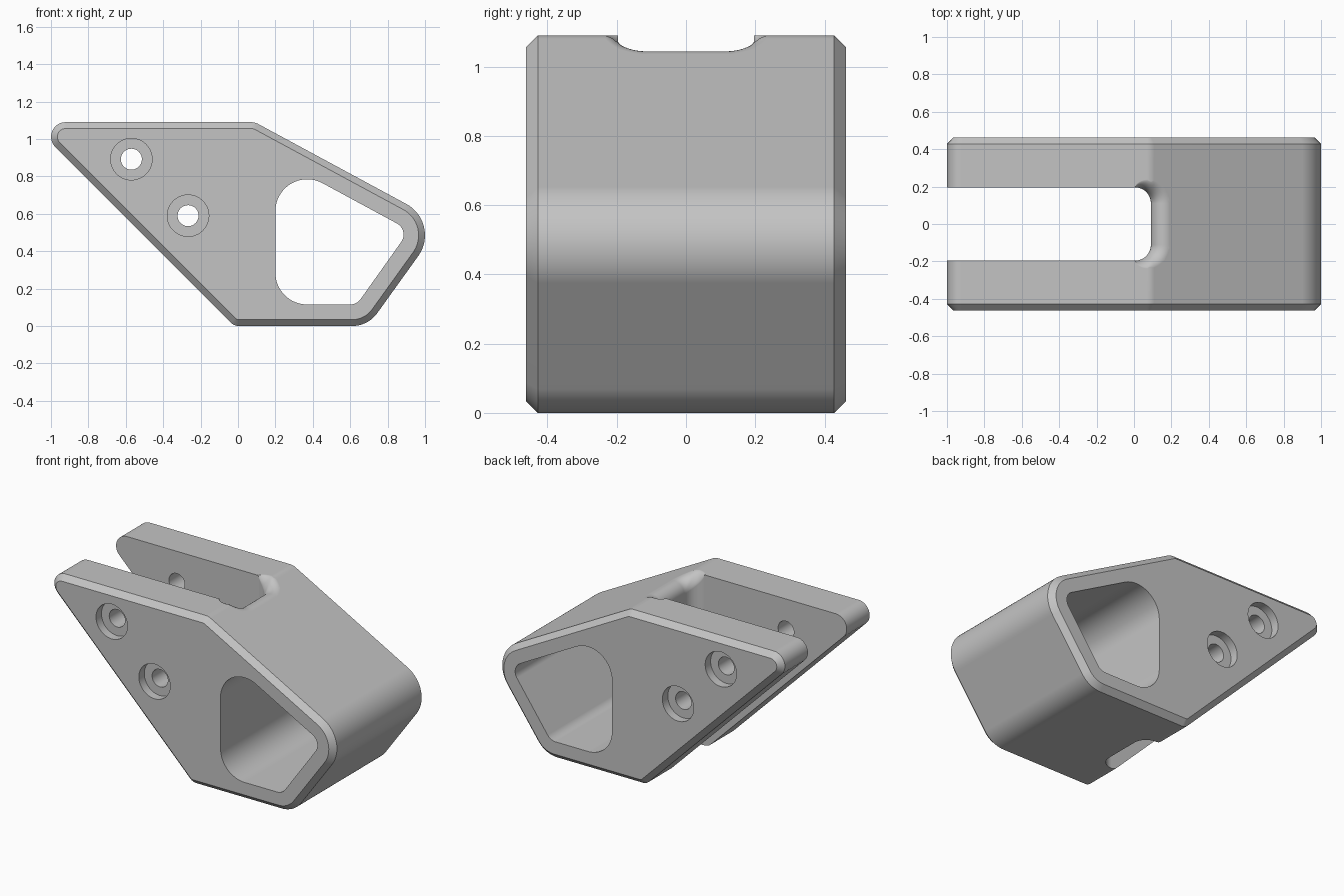
import bpy, bmesh, math
from mathutils import Vector

cube = bpy.data.objects.get("Cube")
if cube:
    bpy.data.objects.remove(cube, do_unlink=True)

HALF_W = 0.462    # half width along y
CHAMFER = 0.034
TOP = 1.09
SLOPE = 0.54      # fall of the upper rear surface
KINK = 0.09       # x where the flat top turns into the slope

grey = bpy.data.materials.new("light grey")
grey.use_nodes = True
grey.diffuse_color = (0.55, 0.55, 0.55, 1)
grey.node_tree.nodes["Principled BSDF"].inputs["Base Color"].default_value = (0.55, 0.55, 0.55, 1)


def rounded(corners, inset=0.0, steps=16):
    """Convex polygon of (x, y, radius) corners with concentric round corners."""
    pts = []
    n = len(corners)
    for i, (x, y, r) in enumerate(corners):
        p = Vector((x, y))
        a = (Vector(corners[i - 1][:2]) - p).normalized()
        b = (Vector(corners[(i + 1) % n][:2]) - p).normalized()
        half = a.angle(b) / 2
        centre = p + (a + b).normalized() * (r / math.sin(half))
        t = r / math.tan(half)
        va, vb = p + a * t - centre, p + b * t - centre
        start = math.atan2(va.y, va.x)
        sweep = va.angle_signed(vb) * -1
        for s in range(steps + 1):
            g = start + sweep * s / steps
            pts.append(centre + Vector((math.cos(g), math.sin(g))) * (r - inset))
    return pts


def loft(name, rings):
    """Solid skinned over a row of equal closed rings, capped at both ends."""
    bm = bmesh.new()
    rows = [[bm.verts.new(p) for p in ring] for ring in rings]
    for r0, r1 in zip(rows, rows[1:]):
        for i in range(len(r0)):
            j = (i + 1) % len(r0)
            bm.faces.new((r0[i], r0[j], r1[j], r1[i]))
    bm.faces.new(rows[0][::-1])
    bm.faces.new(rows[-1])
    bmesh.ops.recalc_face_normals(bm, faces=bm.faces)
    mesh = bpy.data.meshes.new(name)
    bm.to_mesh(mesh)
    bm.free()
    mesh.materials.append(grey)
    obj = bpy.data.objects.new(name, mesh)
    bpy.context.collection.objects.link(obj)
    return obj


def side_ring(pts, y):
    return [(p.x, y, p.y) for p in pts]


def disc(x, z, r, y, n=48):
    return [(x + r * math.cos(2 * math.pi * i / n), y,
             z + r * math.sin(2 * math.pi * i / n)) for i in range(n)]


# Body: side outline with chamfered rims
outline = [(-1.11, TOP, 0.078), (KINK, TOP, 0.08), (1.09, 0.55, 0.19),
           (0.695, 0, 0.166), (-0.02, 0, 0.06)]
full, small = rounded(outline), rounded(outline, CHAMFER)
body = loft("bracket_body", [side_ring(small, -HALF_W), side_ring(full, -HALF_W + CHAMFER),
                             side_ring(full, HALF_W - CHAMFER), side_ring(small, HALF_W)])
cutters = []

# Large side window
window = rounded([(0.20, 0.90, 0.17), (0.917, 0.512, 0.068),
                  (0.635, 0.115, 0.07), (0.20, 0.115, 0.17)])
cutters.append(loft("window_cutter", [side_ring(window, -1), side_ring(window, 1)]))

# Slot between the two cheeks
R, SLOT = 0.085, 0.196
slot = rounded([(-1.3, -SLOT, 0.02), (KINK, -SLOT, R), (KINK, SLOT, R), (-1.3, SLOT, 0.02)])
cutters.append(loft("slot_cutter", [[(p.x, p.y, z) for p in slot] for z in (-0.3, 1.4)]))

# Rounded lip at the closed end of the slot, fading out around its corners
r = 0.068
tilt = math.atan(SLOPE)
cz = TOP - SLOPE * r - r / math.cos(tilt)
lip = []
for s in range(15):
    a = math.pi + (math.pi / 2 - tilt - math.pi) * s / 14
    u = r + r * math.cos(a)
    lip.append((u, max(0.0, TOP - SLOPE * u - cz - r * math.sin(a))))
sections = []
for side in (-1, 1):
    for s in range(17):
        th = math.pi / 2 * (s / 16 if side > 0 else s / 16 - 1)
        k = max(math.cos(th), 0.001) ** 0.7
        k = max(k, 0.03)

        def at(u, h=None):
            x = KINK - R + (R + u) * math.cos(th)
            y = side * (SLOT - R) + (R + u) * math.sin(th)
            z = 1.25 if h is None else TOP - SLOPE * max(0, x - KINK) - h
            return (x, y, z)

        ring = [at(k * u, k * h) for u, h in lip]
        inner = at(-0.03)
        sections.append([(inner[0], inner[1], ring[0][2])] + ring + [at(k * lip[-1][0]), inner])
cutters.append(loft("lip_cutter", sections))

# Bolt holes with a counterbore on each outer face
for i, (x, z) in enumerate([(-0.57, 0.892), (-0.267, 0.59)]):
    cutters.append(loft(f"bolt_hole_cutter_{i}", [disc(x, z, 0.056, -1), disc(x, z, 0.056, 1)]))
    for side in (-1, 1):
        cutters.append(loft(f"counterbore_cutter_{i}",
                            [disc(x, z, 0.111, side * (HALF_W - 0.055)), disc(x, z, 0.111, side)]))

# Cut everything, then tidy up the helpers
bpy.ops.object.select_all(action='DESELECT')
bpy.context.view_layer.objects.active = body
body.select_set(True)
for c in cutters:
    c.hide_render = True
    mod = body.modifiers.new(c.name, 'BOOLEAN')
    mod.operation = 'DIFFERENCE'
    mod.solver = 'EXACT'
    mod.object = c
    bpy.ops.object.modifier_apply(modifier=mod.name)
    bpy.data.objects.remove(c, do_unlink=True)

# Smooth rounds, crisp edges
bpy.ops.object.shade_smooth_by_angle(angle=math.radians(28))
wn = body.modifiers.new("even_normals", 'WEIGHTED_NORMAL')
wn.keep_sharp = True
